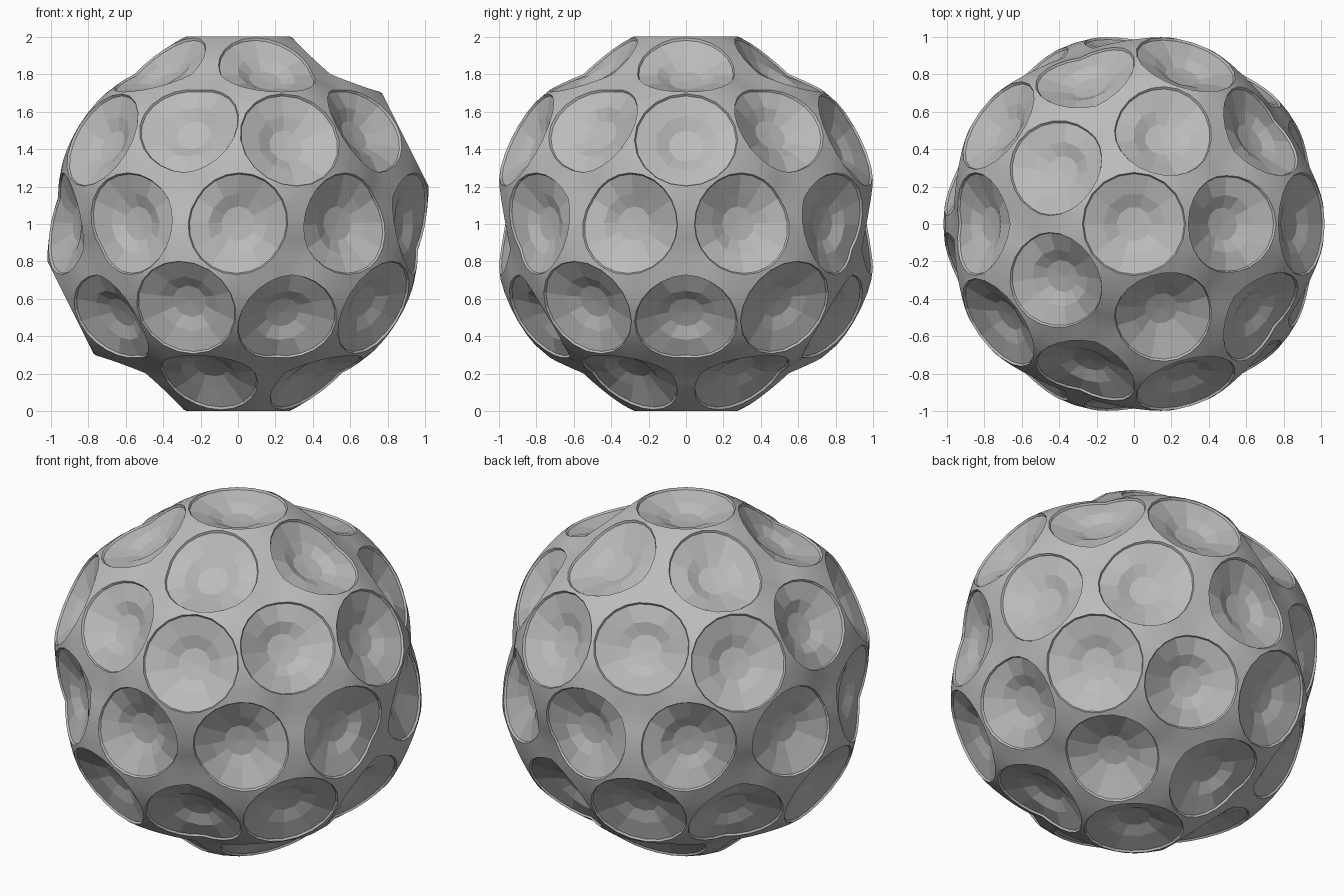
import bpy, bmesh, math
from mathutils import Vector

cube = bpy.data.objects.get("Cube")
if cube:
    bpy.data.objects.remove(cube)

mat = bpy.data.materials.new("matte_grey")
mat.use_nodes = True
grey = (0.5, 0.5, 0.5, 1)
mat.diffuse_color = grey
mat.node_tree.nodes["Principled BSDF"].inputs["Base Color"].default_value = grey

RIM = math.radians(15.4)     # angular size of a dimple
# Dimple rings: radius as a fraction of the rim, depth below it
LIP = (0.975, 0.012)
BOWL = [(0.6, 0.042), (0.34, 0.074)]
FLOOR = 0.08

# Dimple layout: corners and edge midpoints of an icosahedron
guide = bmesh.new()
bmesh.ops.create_icosphere(guide, subdivisions=2, radius=1)
dimples, corners = [], []
for v in guide.verts:
    axis = v.co.normalized()
    arms = [e.other_vert(v).co.normalized() for e in v.link_edges]
    dimples.append((axis, arms[0], 4 * len(arms)))
    if len(arms) == 5:
        corners.append(axis)
gaps = [f.calc_center_median().normalized() for f in guide.faces]
guide.free()


def shell(direction):
    """Slightly icosahedral ball: fullest near the corners, flatter between."""
    angle = math.degrees(min(direction.angle(c) for c in corners))
    return direction * (1.037 - 0.0033 * (angle - 16))


bm = bmesh.new()

# Rims on the unit sphere
rims, owner = [], {}
for k, (axis, arm, count) in enumerate(dimples):
    u = (arm - axis * arm.dot(axis)).normalized()
    w = axis.cross(u)
    ring = []
    for i in range(count):
        a = math.tau * i / count
        side = u * math.cos(a) + w * math.sin(a)
        v = bm.verts.new(axis * math.cos(RIM) + side * math.sin(RIM))
        owner[v] = k
        ring.append(v)
    rims.append(ring)
for g in gaps:
    owner[bm.verts.new(g)] = -1

# Skin between the rims: hull without the dimple caps
bmesh.ops.convex_hull(bm, input=list(bm.verts))
caps = [f for f in bm.faces
        if len({owner[v] for v in f.verts}) == 1 and owner[f.verts[0]] >= 0]
bmesh.ops.delete(bm, geom=caps, context='FACES')
for v in bm.verts:
    v.co = shell(v.co.normalized())
for f in bm.faces:
    f.smooth = True


def sunk_ring(source, axis, centre, scale, depth, level):
    """Smaller copy of a ring, sunk along the axis and levelled if asked."""
    ring = []
    for v in source:
        offset = v.co - centre
        offset -= axis * offset.dot(axis) * level
        ring.append(bm.verts.new(centre + offset * scale - axis * depth))
    return ring


# Sharp lip and faceted bowl of each dimple
for (axis, arm, count), rim in zip(dimples, rims):
    centre = sum((v.co for v in rim), Vector()) / count
    lip = sunk_ring(rim, axis, centre, *LIP, 0)
    for i in range(count):
        j = (i + 1) % count
        bm.faces.new((rim[i], rim[j], lip[j], lip[i]))
    coarse = rim[::2]
    half = len(coarse)
    upper, lower = [sunk_ring(coarse, axis, centre, *b, 1) for b in BOWL]
    floor = bm.verts.new(centre - axis * FLOOR)
    for i in range(half):
        j = (i + 1) % half
        bm.faces.new((lip[2 * i], lip[2 * i + 1], lip[2 * j], upper[j], upper[i]))
        bm.faces.new((upper[i], upper[j], lower[j], lower[i]))
        bm.faces.new((lower[i], lower[j], floor))
bmesh.ops.recalc_face_normals(bm, faces=list(bm.faces))

# Stand on the ground
lowest = min(v.co.z for v in bm.verts)
bmesh.ops.translate(bm, vec=(0, 0, -lowest), verts=bm.verts)

mesh = bpy.data.meshes.new("dimpled_ball")
bm.to_mesh(mesh)
bm.free()
mesh.materials.append(mat)
ball = bpy.data.objects.new("dimpled_ball", mesh)
bpy.context.collection.objects.link(ball)
